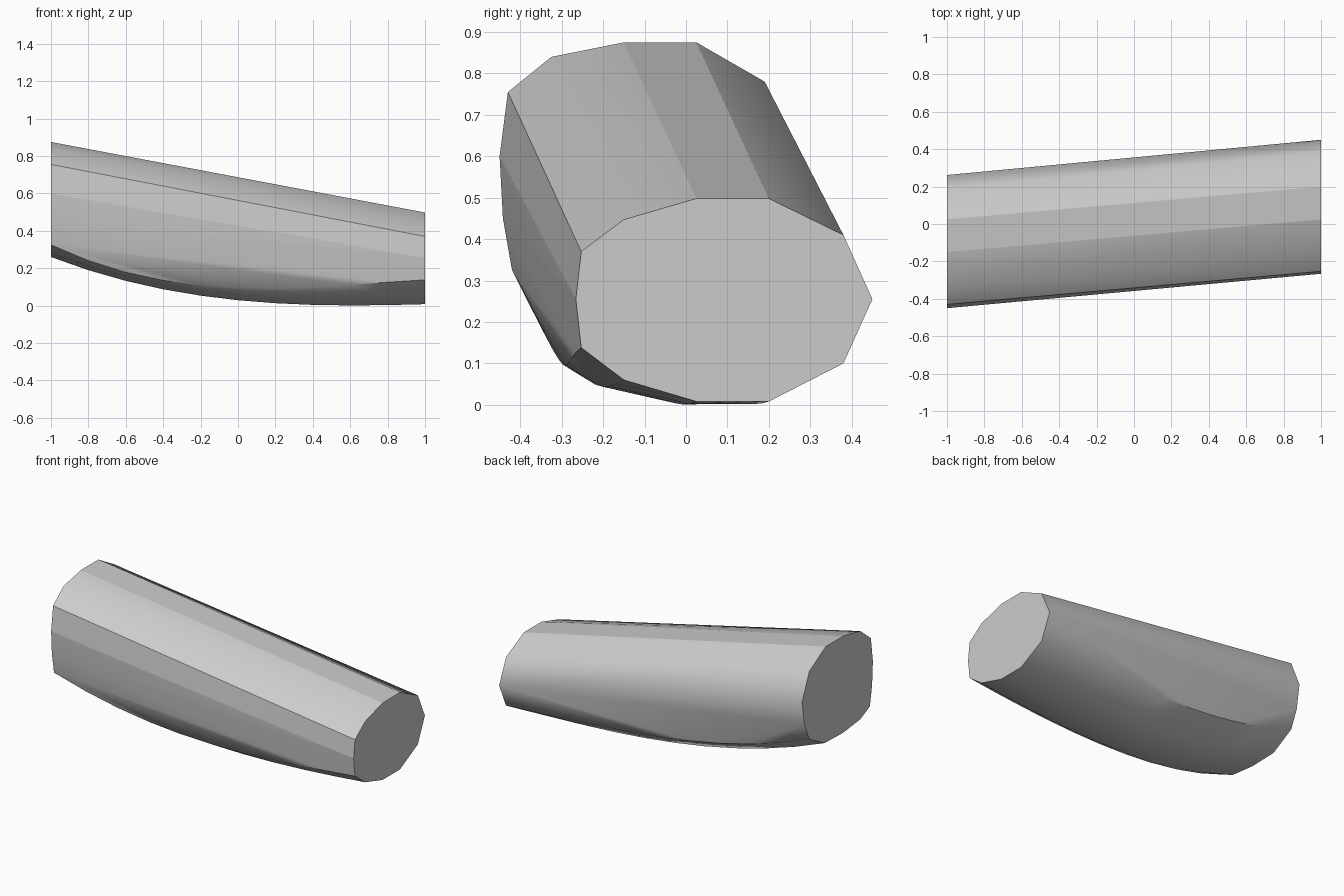
import bpy
import bmesh
import math

cube = bpy.data.objects.get("Cube")
if cube:
    bpy.data.objects.remove(cube)

# Plain grey material
grey = bpy.data.materials.new("plain_grey")
grey.use_nodes = True
colour = (0.6, 0.6, 0.6, 1)
grey.diffuse_color = colour
grey.node_tree.nodes["Principled BSDF"].inputs["Base Color"].default_value = colour

# Matching twelve-sided end profiles (y, z), low end then high end
low_end = [(-0.253, 0.37), (-0.15, 0.447), (0.025, 0.498), (0.2, 0.498),
           (0.38, 0.41), (0.45, 0.255), (0.38, 0.10), (0.2, 0.008),
           (0.025, 0.008), (-0.15, 0.06), (-0.253, 0.138), (-0.266, 0.255)]
high_end = [(-0.43, 0.755), (-0.325, 0.84), (-0.15, 0.875), (0.025, 0.875),
            (0.19, 0.78), (0.262, 0.61), (0.19, 0.35), (0.035, 0.265),
            (-0.15, 0.26), (-0.325, 0.28), (-0.42, 0.325), (-0.45, 0.6)]
# Extra points that round the flanks of the high end
high_flanks = [(0.238, 0.46), (-0.442, 0.45)]

# Sag of each underside point: (depth, skew towards the high end)
underside = {6: (0.09, 0.043), 7: (0.105, 0.026), 8: (0.105, 0.026),
             9: (0.108, 0.026), 10: (0.135, 0.06)}
FRONT_CORNER = 10


def section(x):
    t = (1 - x) / 2
    arch = 1 - x * x
    points = []
    for i, (a, b) in enumerate(zip(low_end, high_end)):
        y = a[0] + (b[0] - a[0]) * t
        z = a[1] + (b[1] - a[1]) * t
        if i in underside:
            depth, skew = underside[i]
            z -= arch * (depth - skew * x)
        if i == FRONT_CORNER:
            y += 0.04 * arch * (1 - x)
        points.append((x, y, max(z, 0)))
    return points


# Wrap a convex skin around evenly spaced sections
bm = bmesh.new()
steps = 10
for s in range(steps + 1):
    for p in section(-1 + 2 * s / steps):
        bm.verts.new(p)
for y, z in high_flanks:
    bm.verts.new((-1, y, z))
bmesh.ops.convex_hull(bm, input=bm.verts)
bmesh.ops.delete(bm, geom=[v for v in bm.verts if not v.link_faces],
                 context='VERTS')
# Merge the flat end caps into single faces
bmesh.ops.dissolve_limit(bm, angle_limit=math.radians(0.3),
                         verts=bm.verts, edges=bm.edges)
bmesh.ops.recalc_face_normals(bm, faces=bm.faces)

mesh = bpy.data.meshes.new("tapered_body")
bm.to_mesh(mesh)
bm.free()
mesh.materials.append(grey)
body = bpy.data.objects.new("tapered_body", mesh)
bpy.context.collection.objects.link(body)

# Smooth surfaces with crisp creases and end rims
bpy.ops.object.select_all(action='DESELECT')
body.select_set(True)
bpy.context.view_layer.objects.active = body
bpy.ops.object.shade_smooth_by_angle(angle=math.radians(38))
